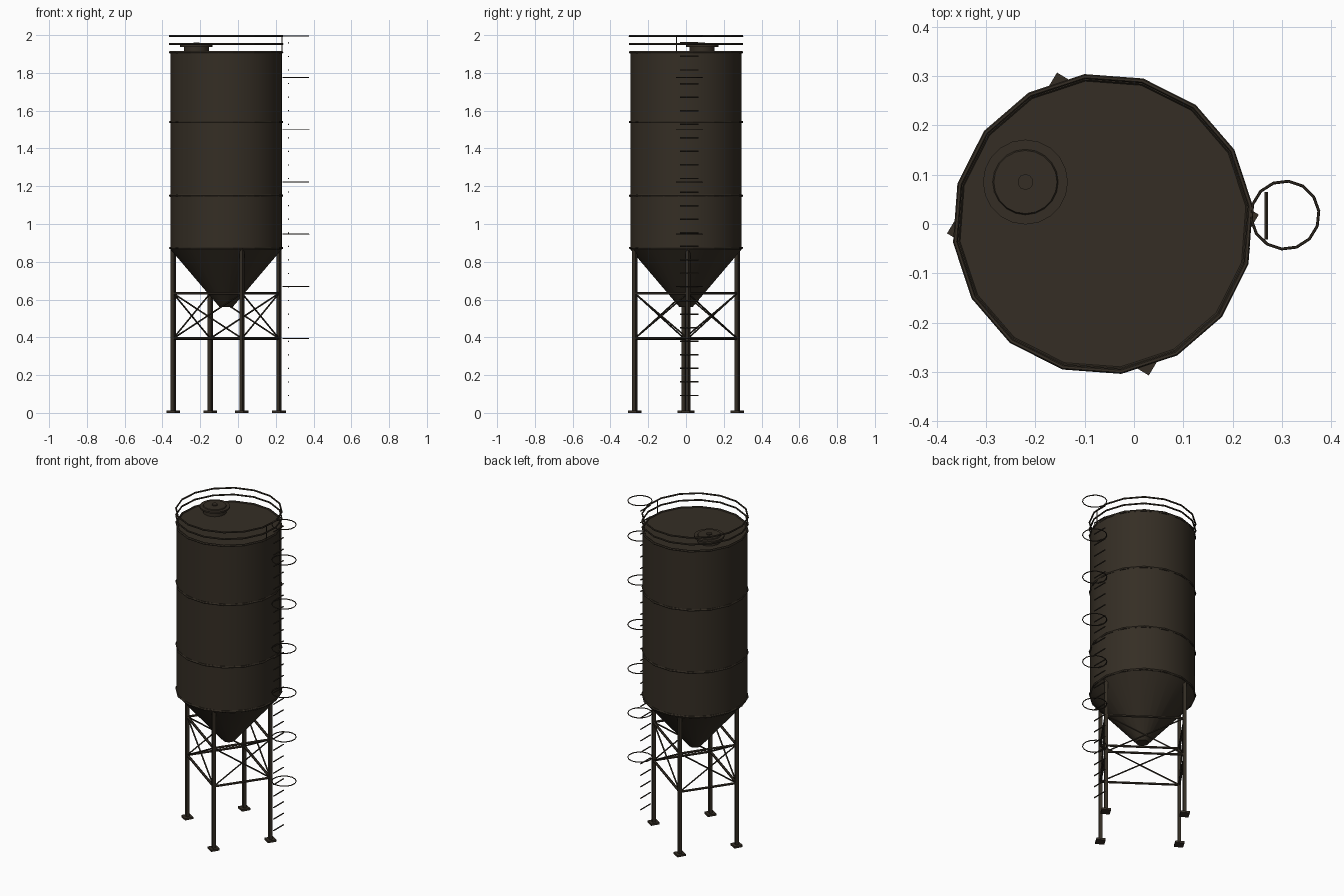
import bpy, math
from mathutils import Vector

if "Cube" in bpy.data.objects:
    bpy.data.objects.remove(bpy.data.objects["Cube"])

CX = -0.063          # tank axis
TURN = math.radians(7)

steel = bpy.data.materials.new("dark brown steel")
steel.diffuse_color = (0.035, 0.027, 0.018, 1)
steel.use_nodes = True
steel.node_tree.nodes["Principled BSDF"].inputs["Base Color"].default_value = steel.diffuse_color


def finish(ob, name, smooth=False):
    ob.name = name
    ob.data.materials.append(steel)
    if smooth:
        bpy.ops.object.shade_smooth_by_angle(angle=math.radians(35))
    return ob


def cone(name, x, y, z0, z1, r0, r1, sides, rot=0.0, smooth=True):
    bpy.ops.mesh.primitive_cone_add(vertices=sides, radius1=r0, radius2=r1, depth=z1 - z0,
                                    location=(x, y, (z0 + z1) / 2), rotation=(0, 0, rot))
    return finish(bpy.context.object, name, smooth)


def bar(name, a, b, r, sides=6):
    a, b = Vector(a), Vector(b)
    d = b - a
    bpy.ops.mesh.primitive_cylinder_add(vertices=sides, radius=r, depth=d.length,
                                        location=(a + b) / 2)
    ob = bpy.context.object
    ob.rotation_euler = d.to_track_quat('Z', 'Y').to_euler()
    return finish(ob, name)


def ring(name, x, y, z, r, minor, sides, rot=0.0):
    bpy.ops.mesh.primitive_torus_add(major_segments=sides, minor_segments=6, major_radius=r,
                                     minor_radius=minor, location=(x, y, z), rotation=(0, 0, rot))
    return finish(bpy.context.object, name)


# Tank shell and discharge hopper
cone("tank_shell", CX, 0, 0.865, 1.91, 0.297, 0.297, 24, TURN)
cone("hopper", CX, 0, 0.56, 0.866, 0.035, 0.297, 24, TURN)

# Stiffening bands and roof guard rails
for i, z in enumerate((0.873, 1.15, 1.54, 1.909)):
    ring(f"band_{i}", CX, 0, z, 0.298, 0.007, 16, TURN)
for i, z in enumerate((1.953, 1.995)):
    ring(f"guard_rail_{i}", CX, 0, z, 0.301, 0.005, 16, TURN)
bar("rail_post", (0.232, -0.05, 1.905), (0.232, -0.05, 1.995), 0.003)

# Roof hatch
HX, HY = -0.22, 0.085
cone("hatch_neck", HX, HY, 1.905, 1.94, 0.067, 0.067, 20)
cone("hatch_flange", HX, HY, 1.938, 1.948, 0.086, 0.086, 20)
cone("hatch_lid", HX, HY, 1.947, 1.953, 0.067, 0.064, 20)
cone("hatch_knob", HX, HY, 1.952, 1.96, 0.016, 0.016, 10)

# Legs with base plates
legs = [(0.217, 0.01), (-0.147, 0.271), (-0.343, -0.01), (0.021, -0.271)]
for i, (x, y) in enumerate(legs):
    rot = math.radians(14)
    cone(f"leg_{i}", x, y, 0.0, 0.87, 0.014, 0.014, 4, rot, False)
    cone(f"base_plate_{i}", x, y, 0.0, 0.012, 0.037, 0.037, 4, rot, False)

# Horizontal beams and cross braces between neighbouring legs
LOW, HIGH = 0.394, 0.633
for i in range(4):
    a, b = legs[i], legs[(i + 1) % 4]
    for z in (LOW, HIGH):
        bar(f"beam_{i}_{z}", (*a, z), (*b, z), 0.0075)
    bar(f"brace_up_{i}", (*a, LOW), (*b, HIGH), 0.0045)
    bar(f"brace_down_{i}", (*a, HIGH), (*b, LOW), 0.0045)

# Ladder rungs and safety cage hoops
for i in range(27):
    z = 0.092 + i * 0.0718
    bar(f"rung_{i}", (0.268, -0.031, z), (0.268, 0.065, z), 0.0038)
for i, z in enumerate((0.393, 0.67, 0.946, 1.222, 1.499, 1.775, 1.996)):
    ring(f"cage_hoop_{i}", 0.306, 0.018, z, 0.069, 0.003, 14, TURN)
